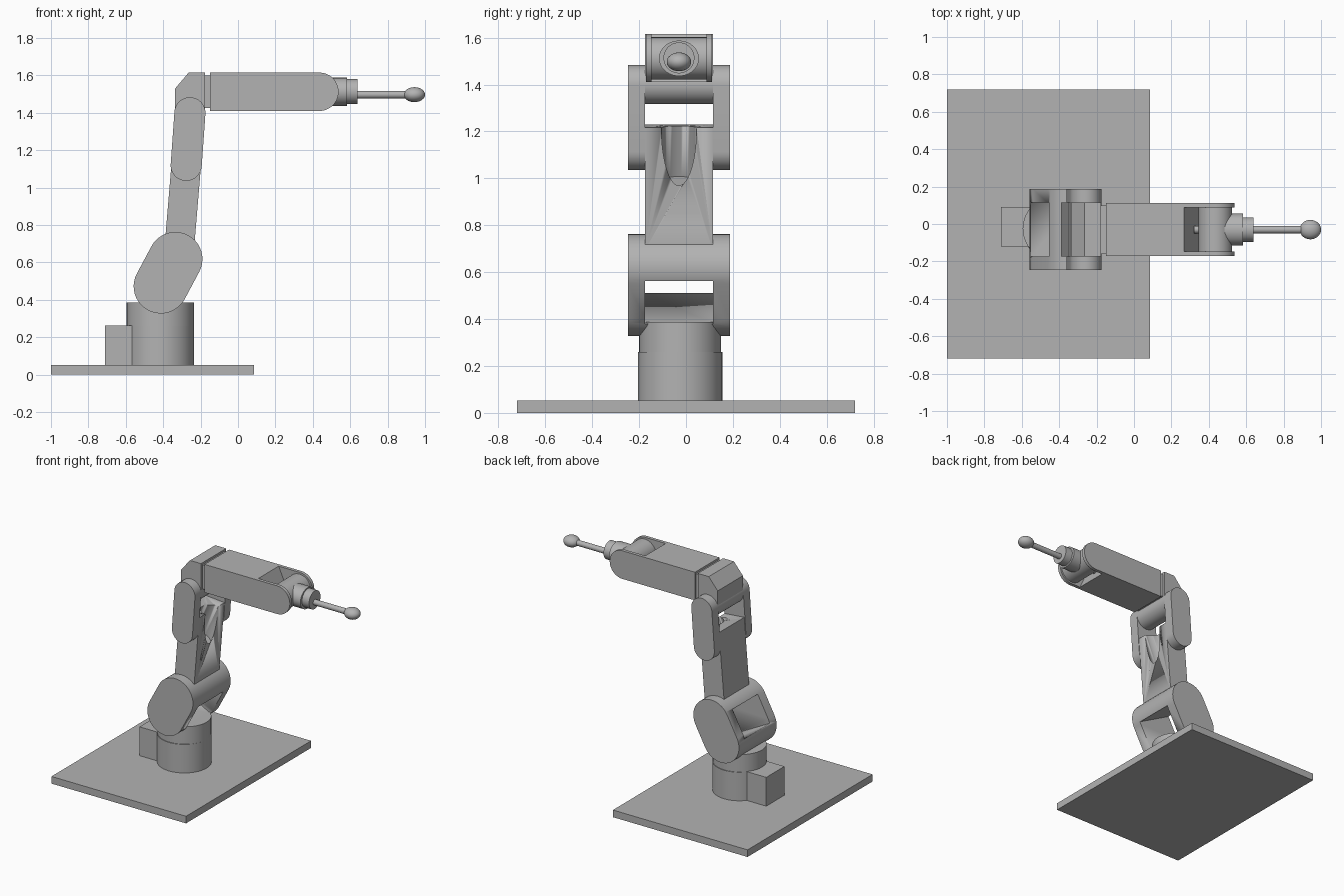
import bpy, bmesh
from math import cos, sin, pi, atan2, radians
from mathutils import Vector, Matrix

cube = bpy.data.objects.get("Cube")
if cube:
    bpy.data.objects.remove(cube, do_unlink=True)

grey = bpy.data.materials.new("plain grey")
grey.use_nodes = True
COLOUR = (0.45, 0.45, 0.45, 1)
grey.diffuse_color = COLOUR
grey.node_tree.nodes["Principled BSDF"].inputs["Base Color"].default_value = COLOUR

MID = -0.03                      # y of the arm's centre plane
INNER, OUTER = 0.145, 0.217      # half widths inside and outside the joint plates


def finish(name, bm):
    """Turn a bmesh into a shaded, coloured object."""
    bmesh.ops.recalc_face_normals(bm, faces=bm.faces)
    mesh = bpy.data.meshes.new(name)
    bm.to_mesh(mesh)
    bm.free()
    mesh.materials.append(grey)
    obj = bpy.data.objects.new(name, mesh)
    bpy.context.collection.objects.link(obj)
    bpy.ops.object.select_all(action='DESELECT')
    obj.select_set(True)
    bpy.context.view_layer.objects.active = obj
    bpy.ops.object.shade_smooth_by_angle(angle=radians(30))
    return obj


def prism(name, outline, y0, y1):
    """Side outline in x and z, extruded along y."""
    bm = bmesh.new()
    face = bm.faces.new([bm.verts.new((x, y0, z)) for x, z in outline])
    new = bmesh.ops.extrude_face_region(bm, geom=[face])["geom"]
    bmesh.ops.translate(bm, vec=(0, y1 - y0, 0),
                        verts=[v for v in new if isinstance(v, bmesh.types.BMVert)])
    return finish(name, bm)


def box(name, x0, x1, y0, y1, z0, z1):
    return prism(name, [(x0, z0), (x1, z0), (x1, z1), (x0, z1)], y0, y1)


def rod(name, start, end, radius, scale=(1, 1, 1)):
    """Cylinder between two points; scale squashes it about its middle."""
    a, b = Vector(start), Vector(end)
    bm = bmesh.new()
    turn = (b - a).to_track_quat('Z', 'Y').to_matrix().to_4x4()
    place = Matrix.Translation((a + b) / 2) @ Matrix.Diagonal((*scale, 1)) @ turn
    bmesh.ops.create_cone(bm, cap_ends=True, segments=48, radius1=radius, radius2=radius,
                          depth=(b - a).length, matrix=place)
    return finish(name, bm)


def capsule(low, high, r, steps=20):
    """Rounded link outline from one pivot to the other."""
    t = atan2(high[1] - low[1], high[0] - low[0])
    points = []
    for centre, first in ((high, t - pi / 2), (low, t + pi / 2)):
        for i in range(steps + 1):
            a = first + pi * i / steps
            points.append((centre[0] + r * cos(a), centre[1] + r * sin(a)))
    return points


def along(low, high, t0, t1, half):
    """Rectangle around the line through two pivots, from t0 to t1 along it."""
    p = Vector(low)
    d = (Vector(high) - p).normalized()
    n = Vector((d.y, -d.x))
    return [tuple(p + d * t + n * s) for t, s in
            ((t0, -half), (t0, half), (t1, half), (t1, -half))]


def cut(obj, cutter):
    mod = obj.modifiers.new("cut", 'BOOLEAN')
    mod.operation, mod.solver, mod.object = 'DIFFERENCE', 'EXACT', cutter
    bpy.context.view_layer.objects.active = obj
    bpy.ops.object.modifier_apply(modifier=mod.name)
    bpy.data.objects.remove(cutter, do_unlink=True)


# Base plate, turntable and motor box
box("base_plate", -1, 0.085, -0.72, 0.72, 0, 0.052)
rod("pedestal", (-0.415, -0.025, 0.05), (-0.415, -0.025, 0.26), 0.18)
rod("turntable", (-0.415, -0.025, 0.25), (-0.415, -0.025, 0.387), 0.18, (1, 0.97, 1))
box("motor_box", -0.71, -0.5, -0.12, 0.09, 0.05, 0.262)

# Shoulder block with a window through it
low, high = (-0.413, 0.472), (-0.335, 0.618)
shoulder = prism("shoulder", capsule(low, high, 0.145), MID - OUTER, MID + OUTER)
cut(shoulder, prism("window_cutter", along(low, high, -0.03, 0.18, 0.3),
                    MID - INNER, MID + INNER))

# Upper arm with a scoop at the top of its front face
foot, elbow, wrist_end = (-0.312, 0.70), (-0.277, 1.119), (-0.257, 1.40)
arm = prism("upper_arm", along(foot, elbow, 0, 0.525, 0.079), MID - INNER, MID + INNER)
cut(arm, rod("scoop_cutter", (-0.287, MID, 0.98), (-0.155, MID, 1.30), 0.075))

# Elbow plates on both sides
for side, name in ((-1, "right"), (1, "left")):
    ends = sorted((MID + side * INNER, MID + side * OUTER))
    prism("elbow_plate_" + name, capsule(elbow, wrist_end, 0.083), *ends)

# Elbow pivot and chamfered head
rod("elbow_pivot", (-0.257, MID - INNER, 1.40), (-0.257, MID + INNER, 1.40), 0.083)
prism("elbow_head", [(-0.336, 1.40), (-0.176, 1.40), (-0.176, 1.615), (-0.264, 1.615),
                     (-0.336, 1.53)], MID - INNER, MID + INNER)
box("neck", -0.18, -0.14, MID - 0.13, MID + 0.13, 1.425, 1.60)

# Forearm body with a sloped end, between two rounded cheeks
FORE = 0.141
prism("forearm", [(-0.15, 1.41), (0.36, 1.41), (0.267, 1.615), (-0.15, 1.615)],
      MID - FORE + 0.01, MID + FORE - 0.01)
cheek = [(-0.15, 1.41)] + [(0.435 + 0.1025 * sin(pi * i / 24), 1.5125 - 0.1025 * cos(pi * i / 24))
                           for i in range(25)] + [(-0.15, 1.615)]
for side, name in ((-1, "right"), (1, "left")):
    ends = sorted((MID + side * (FORE - 0.024), MID + side * FORE))
    prism("forearm_cheek_" + name, cheek, *ends)

# Wrist barrel, sockets and tool with a ball tip
rod("wrist_barrel", (0.435, MID - 0.12, 1.512), (0.435, MID + 0.12, 1.512), 0.09)
rod("wrist_socket", (0.43, MID, 1.512), (0.583, MID, 1.512), 0.085, (1, 1, 0.89))
rod("tool_collar", (0.57, MID, 1.514), (0.64, MID, 1.514), 0.066)
rod("tool_shaft", (0.32, MID, 1.497), (0.92, MID, 1.497), 0.02)
bm = bmesh.new()
bmesh.ops.create_uvsphere(bm, u_segments=32, v_segments=16, radius=1,
                          matrix=Matrix.Translation((0.943, MID, 1.497))
                          @ Matrix.Diagonal((0.057, 0.052, 0.04, 1)))
finish("tool_tip", bm)
